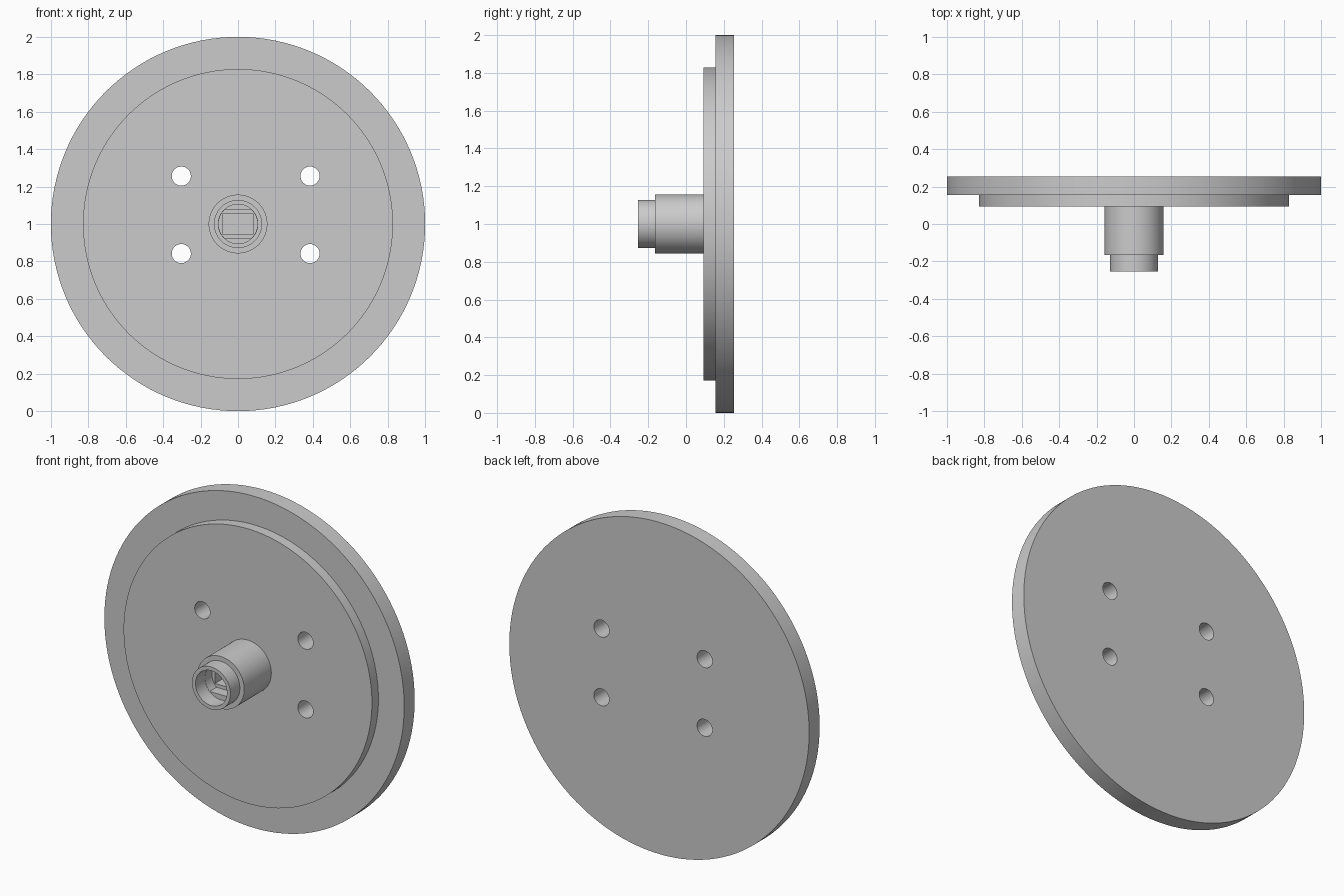
import bpy, bmesh, math
from mathutils import Matrix, Vector

default = bpy.data.objects.get("Cube")
if default:
    bpy.data.objects.remove(default, do_unlink=True)

CENTRE = Vector((0, 0, 1))
SEGMENTS = 128

grey = bpy.data.materials.new("plain grey")
grey.use_nodes = True
colour = (0.6, 0.6, 0.6, 1)
grey.diffuse_color = colour
grey.node_tree.nodes["Principled BSDF"].inputs["Base Color"].default_value = colour


def make_object(name, bm):
    bmesh.ops.recalc_face_normals(bm, faces=bm.faces)
    mesh = bpy.data.meshes.new(name)
    bm.to_mesh(mesh)
    bm.free()
    mesh.materials.append(grey)
    obj = bpy.data.objects.new(name, mesh)
    bpy.context.collection.objects.link(obj)
    return obj


def lathe(name, profile):
    """Spin (radius, y) points about the wheel axle."""
    bm = bmesh.new()
    verts = [bm.verts.new((r, y, 1)) for r, y in profile]
    edges = [bm.edges.new(pair) for pair in zip(verts, verts[1:])]
    bmesh.ops.spin(bm, geom=verts + edges, cent=CENTRE, axis=(0, 1, 0),
                   angle=math.tau, steps=SEGMENTS, use_duplicate=False)
    bmesh.ops.remove_doubles(bm, verts=bm.verts, dist=0.0001)
    return make_object(name, bm)


def prism(name, outline, y0, y1):
    """Extrude an (x, z) outline along y."""
    bm = bmesh.new()
    face = bm.faces.new([bm.verts.new((x, y0, z)) for x, z in outline])
    new = bmesh.ops.extrude_face_region(bm, geom=[face])["geom"]
    bmesh.ops.translate(bm, vec=(0, y1 - y0, 0),
                        verts=[g for g in new if isinstance(g, bmesh.types.BMVert)])
    return make_object(name, bm)


def circle(x, z, r, n, limit=1):
    """Circle outline, with its top and bottom cut flat at the limit."""
    points = [(r * math.cos(math.tau * i / n), r * math.sin(math.tau * i / n))
              for i in range(n)]
    return [(x + a, z + b) for a, b in points if abs(b) <= limit]


# Wheel: rim disc, raised face, hub and nose as one turned body
wheel = lathe("wheel", [
    (0, -0.255), (0.128, -0.255), (0.128, -0.165), (0.157, -0.165),
    (0.157, 0.093), (0.828, 0.093), (0.828, 0.155), (1, 0.155),
    (1, 0.255), (0, 0.255)])

# Four bolt holes
cutters = [prism("bolt_hole_cutter", circle(x, z, 0.051, 48), -0.1, 0.4)
           for x in (-0.303, 0.385) for z in (0.842, 1.256)]

# Stepped socket: round bore, flat-sided bore, rectangular slot
cutters.append(prism("bore_cutter", circle(0, 1, 0.105, 96), -0.4, -0.165))
cutters.append(prism("flat_bore_cutter", circle(0, 1, 0.104, 96, 0.077), -0.3, -0.1))
cutters.append(prism("slot_cutter", [(-0.083, 0.947), (0.083, 0.947),
                                     (0.083, 1.053), (-0.083, 1.053)], -0.25, 0.09))

bpy.context.view_layer.objects.active = wheel
for cutter in cutters:
    cutter.hide_render = True
    mod = wheel.modifiers.new("cut", "BOOLEAN")
    mod.object = cutter
    mod.operation = "DIFFERENCE"
    mod.solver = "EXACT"
    bpy.ops.object.modifier_apply(modifier=mod.name)
    bpy.data.objects.remove(cutter, do_unlink=True)

# Smooth turned sides with sharp rims
bpy.ops.object.select_all(action="DESELECT")
wheel.select_set(True)
bpy.ops.object.shade_smooth_by_angle(angle=math.radians(30))
